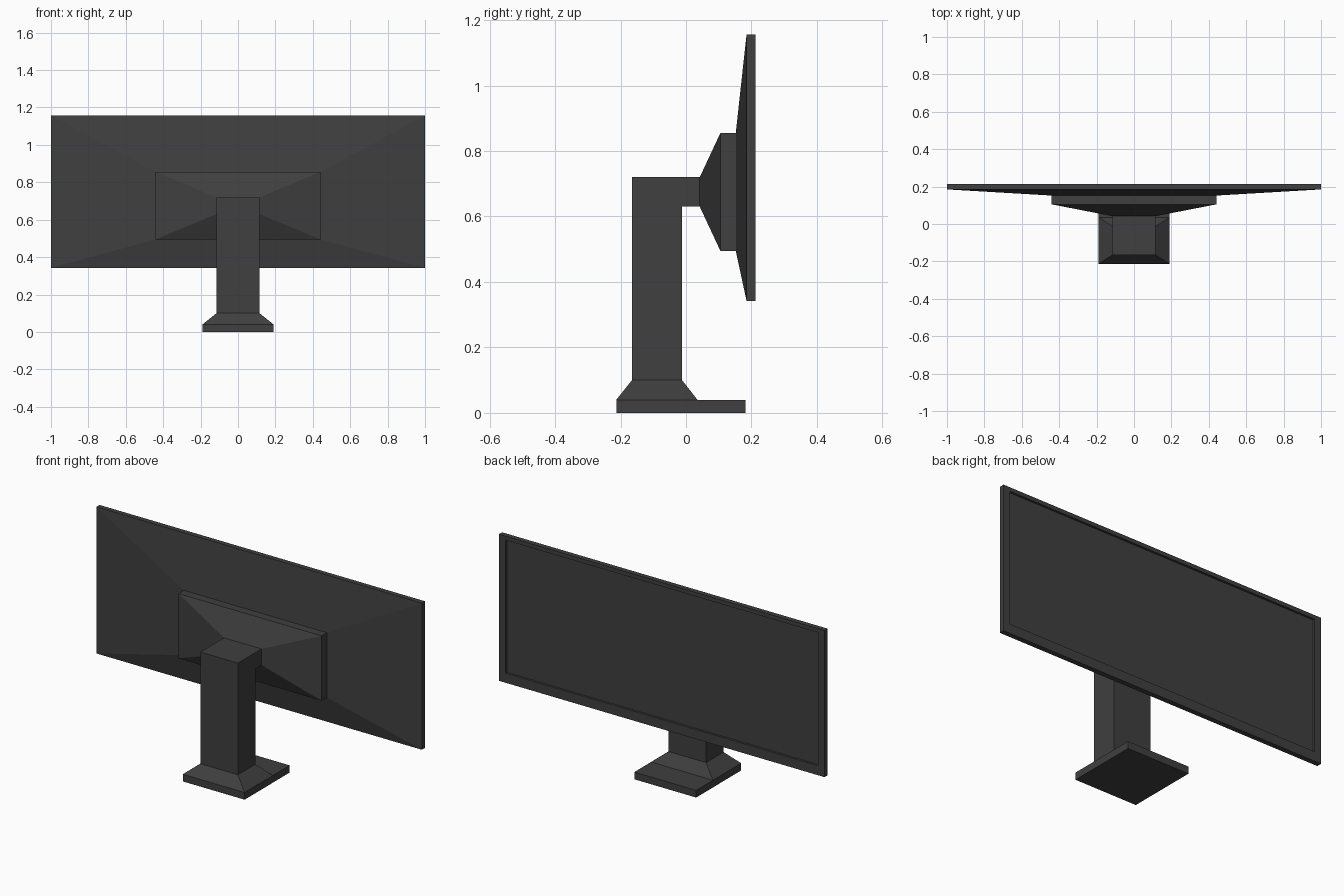
import bpy
import bmesh

cube = bpy.data.objects.get("Cube")
if cube:
    bpy.data.objects.remove(cube, do_unlink=True)

charcoal = bpy.data.materials.new("charcoal_plastic")
charcoal.use_nodes = True
COLOUR = (0.05, 0.05, 0.05, 1)
charcoal.diffuse_color = COLOUR
charcoal.node_tree.nodes["Principled BSDF"].inputs["Base Color"].default_value = COLOUR


def loft(name, sections, place):
    """Join rectangles (half width, low, high, position) into a closed solid."""
    bm = bmesh.new()
    rings = []
    for w, lo, hi, t in sections:
        corners = ((-w, lo), (w, lo), (w, hi), (-w, hi))
        rings.append([bm.verts.new(place(a, b, t)) for a, b in corners])
    for low, high in zip(rings, rings[1:]):
        for i in range(4):
            j = (i + 1) % 4
            bm.faces.new((low[i], low[j], high[j], high[i]))
    bm.faces.new(rings[0])
    bm.faces.new(rings[-1])
    bmesh.ops.recalc_face_normals(bm, faces=bm.faces)
    mesh = bpy.data.meshes.new(name)
    bm.to_mesh(mesh)
    bm.free()
    mesh.materials.append(charcoal)
    obj = bpy.data.objects.new(name, mesh)
    bpy.context.collection.objects.link(obj)
    return obj


def upward(x, y, z):
    return (x, y, z)


def backward(x, z, y):
    return (x, y, z)


# Foot plate, with a sloped collar that runs up into the column
loft("foot_plate", [(0.19, -0.213, 0.182, 0), (0.19, -0.213, 0.182, 0.04)], upward)
loft("column", [(0.19, -0.213, 0.035, 0.04), (0.115, -0.165, -0.012, 0.1),
                (0.115, -0.165, -0.012, 0.72)], upward)

# Arm flaring into the rectangular mount
loft("arm_and_mount", [(0.115, 0.63, 0.72, -0.012), (0.115, 0.63, 0.72, 0.042),
                       (0.44, 0.495, 0.855, 0.105), (0.44, 0.495, 0.855, 0.152)], backward)

# Panel: tapered shell, thin rim, then a recessed screen
loft("panel", [(0.44, 0.495, 0.855, 0.152), (1, 0.342, 1.156, 0.185),
               (1, 0.342, 1.156, 0.213), (0.96, 0.395, 1.134, 0.213),
               (0.96, 0.395, 1.134, 0.201)], backward)
